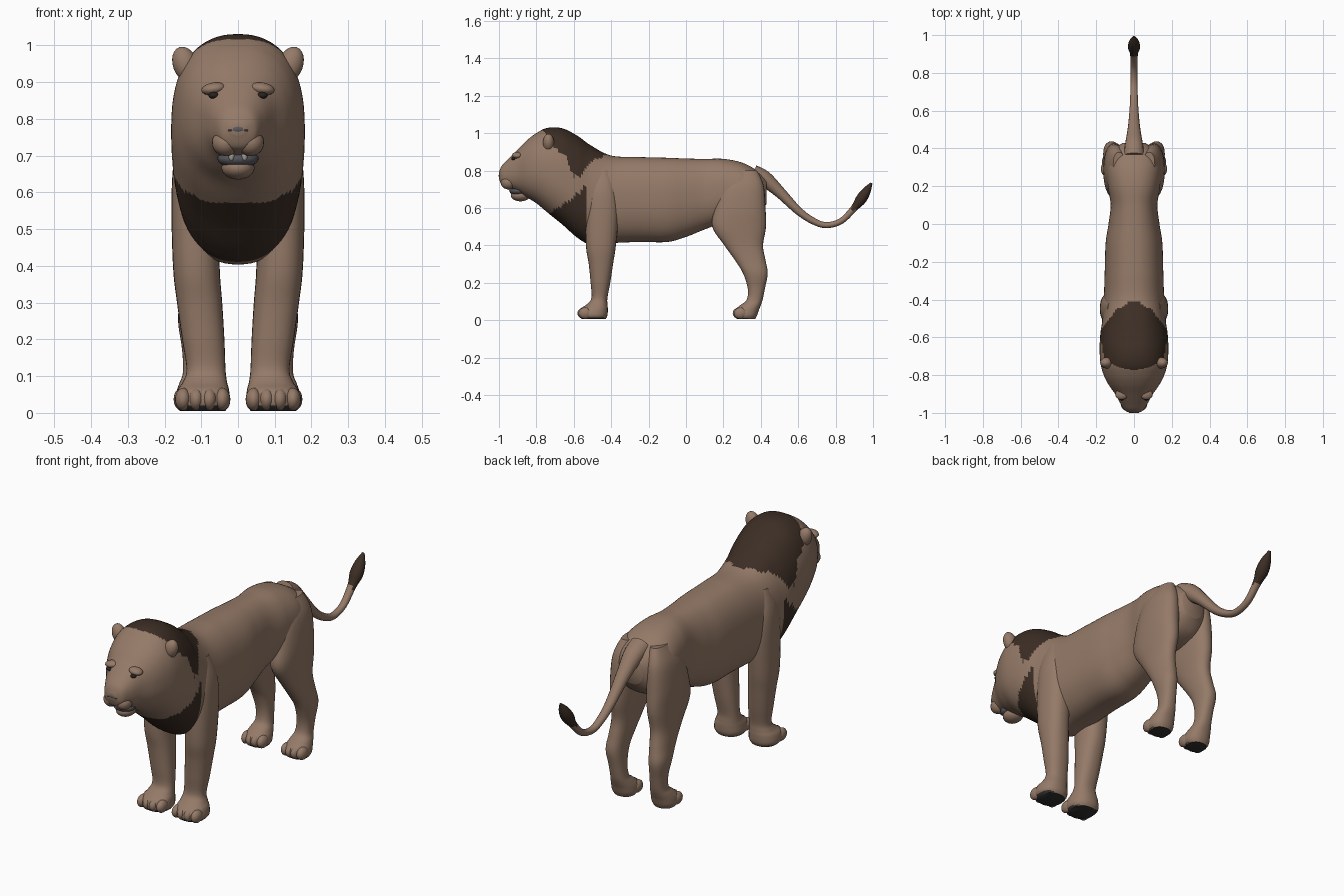
import bpy, bmesh, math
from mathutils import Vector

if "Cube" in bpy.data.objects:
    bpy.data.objects.remove(bpy.data.objects["Cube"])


def mat(name, rgb):
    m = bpy.data.materials.new(name)
    m.diffuse_color = (*rgb, 1)
    m.use_nodes = True
    m.node_tree.nodes["Principled BSDF"].inputs["Base Color"].default_value = m.diffuse_color
    return m


TAN = mat("tan fur", (0.30, 0.195, 0.138))
DARK = mat("dark mane", (0.045, 0.027, 0.018))
GREY = mat("grey skin", (0.10, 0.10, 0.11))
PAD = mat("dark pads", (0.035, 0.033, 0.032))
TEETH = mat("pale teeth", (0.42, 0.40, 0.37))
EYE = mat("eye black", (0.02, 0.016, 0.013))
MATS = [TAN, DARK, GREY, PAD, TEETH, EYE]


def spline(rows, steps):
    """Smoothly interpolate rows of numbers."""
    out = []
    for i in range(len(rows) - 1):
        p0, p1, p2 = rows[max(i - 1, 0)], rows[i], rows[i + 1]
        p3 = rows[min(i + 2, len(rows) - 1)]
        for k in range(steps):
            t = k / steps
            out.append([0.5 * (2 * b + (c - a) * t + (2 * a - 5 * b + 4 * c - d) * t * t
                               + (3 * b - a - 3 * c + d) * t ** 3)
                        for a, b, c, d in zip(p0, p1, p2, p3)])
    out.append(list(rows[-1]))
    return out


def finish(bm, name, rule=None, mirror=False, base=0):
    bmesh.ops.recalc_face_normals(bm, faces=bm.faces)
    for f in bm.faces:
        f.material_index = rule(f.calc_center_median(), f.normal) if rule else base
    me = bpy.data.meshes.new(name)
    bm.to_mesh(me)
    bm.free()
    for m in MATS:
        me.materials.append(m)
    ob = bpy.data.objects.new(name, me)
    bpy.context.collection.objects.link(ob)
    bpy.context.view_layer.objects.active = ob
    bpy.ops.object.select_all(action='DESELECT')
    ob.select_set(True)
    bpy.ops.object.shade_smooth_by_angle(angle=math.radians(50))
    if mirror:
        md = ob.modifiers.new("mirror", 'MIRROR')
        md.use_axis[0] = True
    return ob


def loft(name, rings, n=24, power=2.0, **kw):
    """rings: (centre, u vector, v vector)"""
    bm = bmesh.new()
    loops = []
    for c, u, v in rings:
        loop = []
        for k in range(n):
            a = 2 * math.pi * k / n
            ca, sa = math.cos(a), math.sin(a)
            x = math.copysign(abs(ca) ** (2 / power), ca)
            y = math.copysign(abs(sa) ** (2 / power), sa)
            loop.append(bm.verts.new(Vector(c) + Vector(u) * x + Vector(v) * y))
        loops.append(loop)
    for a, b in zip(loops, loops[1:]):
        for k in range(n):
            bm.faces.new((a[k], a[(k + 1) % n], b[(k + 1) % n], b[k]))
    bm.faces.new(loops[0])
    bm.faces.new(loops[-1])
    return finish(bm, name, **kw)


def blob(name, centres, size, mirror=False, base=0, tilt=0):
    """One or more equal ellipsoids in one object."""
    bm = bmesh.new()
    for c in centres:
        r = bmesh.ops.create_uvsphere(bm, u_segments=20, v_segments=12, radius=1)
        bmesh.ops.scale(bm, vec=size, verts=r['verts'])
        for v in r['verts']:
            x, y, z = v.co
            v.co = (x * math.cos(tilt) + z * math.sin(tilt) + c[0], y + c[1],
                    z * math.cos(tilt) - x * math.sin(tilt) + c[2])
    return finish(bm, name, mirror=mirror, base=base)


def lerp(t, pts):
    for (a, b), (c, d) in zip(pts, pts[1:]):
        if t <= c:
            return b + (d - b) * max(0, (t - a) / (c - a))
    return pts[-1][1]


# Mane patch: a cape over the neck and a bib over the chest
def mane_rule(c, nrm):
    y, z = c.y, c.z + 0.006 * math.sin(c.y * 120)
    if z > 0.765:
        front = lerp(z, [(0.765, -0.60), (0.87, -0.64), (0.92, -0.70), (1.03, -0.775)])
        back = lerp(z, [(0.765, -0.565), (0.85, -0.51), (0.89, -0.40)])
        return int(front < y < back)
    if z < 0.71:
        front = lerp(z, [(0.40, -0.80), (0.57, -0.735), (0.64, -0.62), (0.71, -0.55)])
        return int(front < y < -0.535)
    return 0


# Torso, neck and head: y, bottom, top, half width
BODY = [(-1.0, .755, .79, .022), (-.985, .722, .825, .05), (-.95, .705, .862, .072),
        (-.90, .685, .912, .10), (-.85, .655, .962, .135), (-.80, .625, 1.0, .16),
        (-.74, .575, 1.028, .177), (-.66, .51, 1.025, .182), (-.58, .44, .985, .178),
        (-.51, .405, .935, .168), (-.40, .412, .88, .16), (-.25, .418, .872, .155),
        (-.10, .418, .868, .15), (0, .445, .864, .135), (.10, .485, .862, .124),
        (.20, .52, .862, .138), (.30, .53, .842, .145), (.38, .56, .80, .12),
        (.43, .62, .755, .06)]
loft("body", [((0, y, (b + t) / 2), (w, 0, 0), (0, 0, (t - b) / 2))
              for y, b, t, w in spline(BODY, 14)], n=72, power=2.3, rule=mane_rule)


# Legs: z, inner x, outer x, front y, back y
def pad_rule(c, nrm):
    return 3 if nrm.z < -0.6 and c.z < 0.05 else 0


FRONT = [(.80, .09, .14, -.49, -.41), (.70, .07, .172, -.52, -.375),
         (.58, .05, .181, -.535, -.36), (.40, .05, .177, -.535, -.375),
         (.30, .043, .166, -.52, -.39), (.20, .037, .152, -.51, -.405),
         (.12, .034, .14, -.505, -.42), (.085, .03, .15, -.53, -.42),
         (.06, .024, .165, -.565, -.418), (.025, .022, .17, -.572, -.42),
         (.005, .035, .155, -.555, -.43)]
HIND = [(.80, .05, .11, .25, .38), (.72, .04, .148, .19, .415),
        (.60, .04, .162, .155, .425), (.50, .045, .16, .14, .428),
        (.40, .058, .155, .205, .412), (.32, .068, .158, .262, .425),
        (.25, .075, .163, .305, .437), (.17, .075, .152, .33, .422),
        (.11, .07, .15, .325, .41), (.08, .06, .16, .29, .40),
        (.055, .052, .168, .262, .39), (.025, .05, .17, .258, .38),
        (.005, .062, .158, .275, .37)]
for name, rows in (("front_leg", FRONT), ("hind_leg", HIND)):
    loft(name, [(((a + b) / 2, (c + d) / 2, z), ((b - a) / 2, 0, 0), (0, (d - c) / 2, 0))
                for z, a, b, c, d in spline(rows, 5)],
         n=28, power=2.3, rule=pad_rule, mirror=True)
    z, a, b, c, d = rows[-2]
    blob(name + "_toes", [(a + (b - a) * t, c + 0.025 + 0.012 * abs(t - .5) * 2, 0.037)
                          for t in (.14, .38, .62, .86)], (.022, .036, .031), mirror=True)

# Tail: y, z, half width
TAIL = [(.36, .78, .055), (.42, .755, .048), (.50, .685, .034), (.60, .585, .024),
        (.68, .53, .02), (.75, .508, .018), (.83, .53, .018), (.90, .60, .021),
        (.935, .645, .032), (.965, .69, .026), (.992, .733, .006)]
pts = spline(TAIL, 5)
tail = []
for i, (y, z, r) in enumerate(pts):
    p, q = pts[max(i - 1, 0)], pts[min(i + 1, len(pts) - 1)]
    t = Vector((0, q[0] - p[0], q[1] - p[1])).normalized()
    tail.append(((0, y, z), (r, 0, 0), Vector((0, -t.z, t.y)) * r * 0.9))
loft("tail", tail, n=16, rule=lambda c, nrm: int(c.y > .885 and c.z > .59))

# Muzzle, jaw and mouth
blob("muzzle_cheek", [(.034, -.95, .735)], (.037, .04, .036), mirror=True)
blob("lower_jaw", [(0, -.885, .667)], (.045, .052, .032))
blob("mouth_inside", [(0, -.895, .692)], (.056, .05, .026), base=2)
blob("teeth", [(.018, -.94, .70)], (.008, .008, .014), mirror=True, base=4)
blob("nose", [(0, -.982, .772)], (.036, .02, .017), base=2)
blob("nostril", [(.02, -.995, .769)], (.009, .006, .006), mirror=True, base=3)

# Eyes with brows
blob("brow", [(.066, -.902, .882)], (.034, .028, .017), mirror=True, tilt=.15)
blob("eye", [(.066, -.922, .864)], (.014, .012, .009), mirror=True, base=5)

# Ears with a hollow plate on the front
blob("ear", [(.143, -.735, .948)], (.034, .03, .05), mirror=True, tilt=.35)
